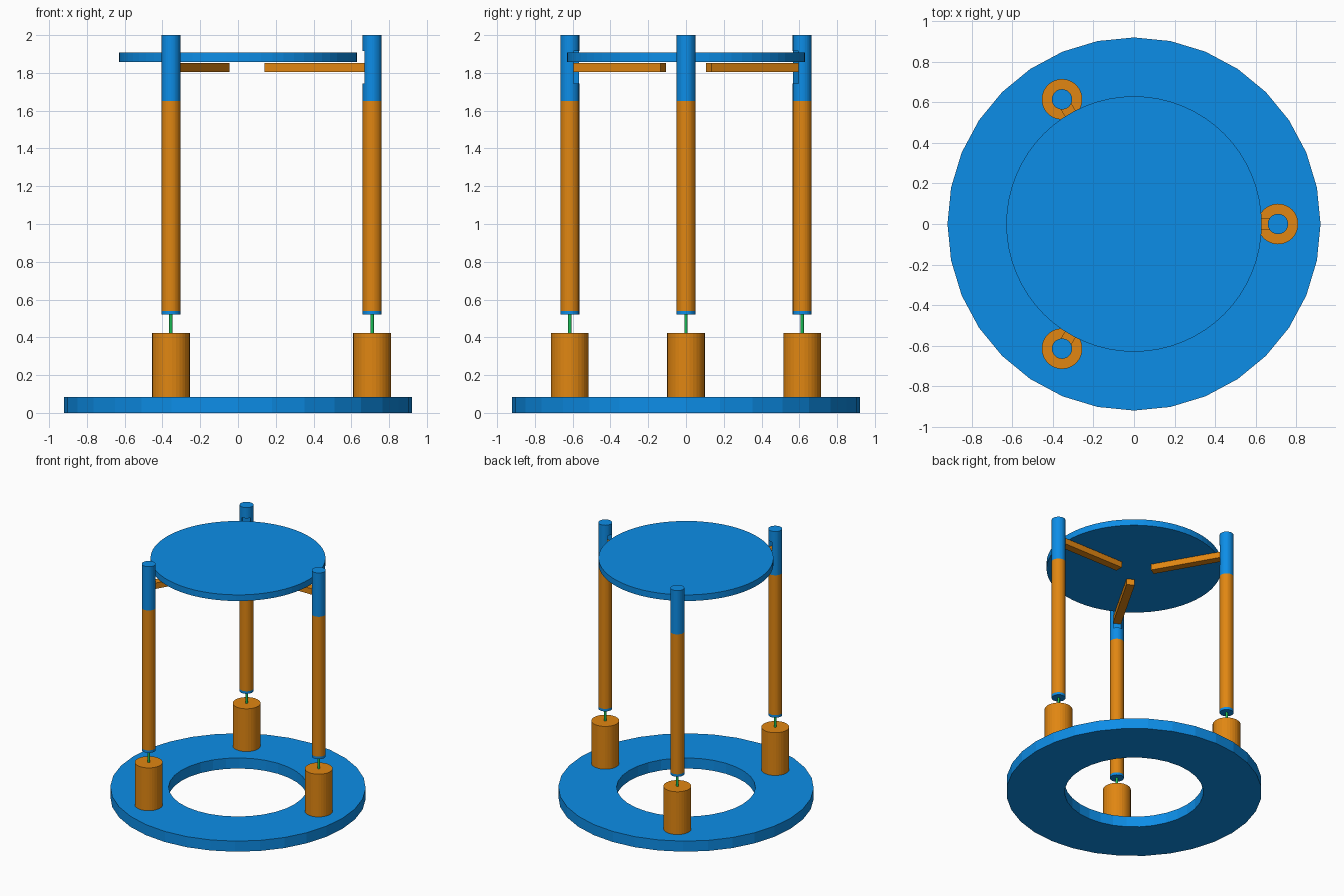
import bpy, bmesh, math
from mathutils import Matrix, Vector

if "Cube" in bpy.data.objects:
    bpy.data.objects.remove(bpy.data.objects["Cube"])


def material(name, rgb):
    m = bpy.data.materials.new(name)
    m.diffuse_color = (*rgb, 1)
    m.use_nodes = True
    m.node_tree.nodes["Principled BSDF"].inputs["Base Color"].default_value = m.diffuse_color
    return m


BLUE = material("blue", (0.004, 0.275, 0.82))
ORANGE = material("orange", (0.75, 0.24, 0.006))
GREEN = material("green", (0.01, 0.50, 0.09))


def finish(name, bm, mat):
    bmesh.ops.recalc_face_normals(bm, faces=bm.faces)
    me = bpy.data.meshes.new(name)
    bm.to_mesh(me)
    bm.free()
    ob = bpy.data.objects.new(name, me)
    bpy.context.collection.objects.link(ob)
    if mat:
        me.materials.append(mat)
    return ob


def rod(name, r, z0, z1, mat, place=Matrix(), sides=32):
    bm = bmesh.new()
    bmesh.ops.create_cone(bm, cap_ends=True, segments=sides, radius1=r, radius2=r, depth=z1 - z0,
                          matrix=place @ Matrix.Translation((0, 0, (z0 + z1) / 2)))
    return finish(name, bm, mat)


def box(name, lo, hi, mat, place):
    lo, hi = Vector(lo), Vector(hi)
    bm = bmesh.new()
    bmesh.ops.create_cube(bm, size=1, matrix=place @ Matrix.Translation((lo + hi) / 2)
                          @ Matrix.Diagonal((*(hi - lo), 1)))
    return finish(name, bm, mat)


def ring(name, r_in, r_out, z0, z1, mat, sides=32):
    bm = bmesh.new()
    loops = []
    for r, z in ((r_in, z0), (r_out, z0), (r_out, z1), (r_in, z1)):
        loops.append([bm.verts.new((r * math.cos(a), r * math.sin(a), z))
                      for a in (2 * math.pi * i / sides for i in range(sides))])
    for k in range(4):
        a, b = loops[k], loops[(k + 1) % 4]
        for i in range(sides):
            j = (i + 1) % sides
            bm.faces.new((a[i], a[j], b[j], b[i]))
    return finish(name, bm, mat)


# base ring and lifted round plate
ring("base_ring", 0.5, 0.92, 0, 0.084, BLUE)
rod("top_plate", 0.63, 1.858, 1.907, BLUE, sides=64)

# three identical lifting columns
for n in range(3):
    turn = Matrix.Rotation(n * 2 * math.pi / 3, 4, 'Z')
    at = turn @ Matrix.Translation((0.71, 0, 0))
    tag = f"_{n + 1}"
    rod("motor" + tag, 0.1, 0.084, 0.424, ORANGE, at)
    rod("drive_shaft" + tag, 0.009, 0.424, 0.52, GREEN, at)
    rod("column_foot" + tag, 0.05, 0.52, 0.54, BLUE, at)
    rod("column_sleeve" + tag, 0.05, 0.54, 1.652, ORANGE, at)
    head = rod("column_head" + tag, 0.05, 1.652, 2.0, BLUE, at)

    # slot on the inward side of the column head
    cutter = box("slot_cutter" + tag, (0.6, -0.03, 1.745), (0.71, 0.03, 1.915), None, turn)
    cutter.hide_render = True
    cutter.hide_viewport = True
    slot = head.modifiers.new("slot", 'BOOLEAN')
    slot.operation = 'DIFFERENCE'
    slot.solver = 'EXACT'
    slot.object = cutter

    # arm reaching out of the slot under the plate
    box("support_arm" + tag, (0.14, -0.03, 1.805), (0.709, 0.03, 1.852), ORANGE, turn)
